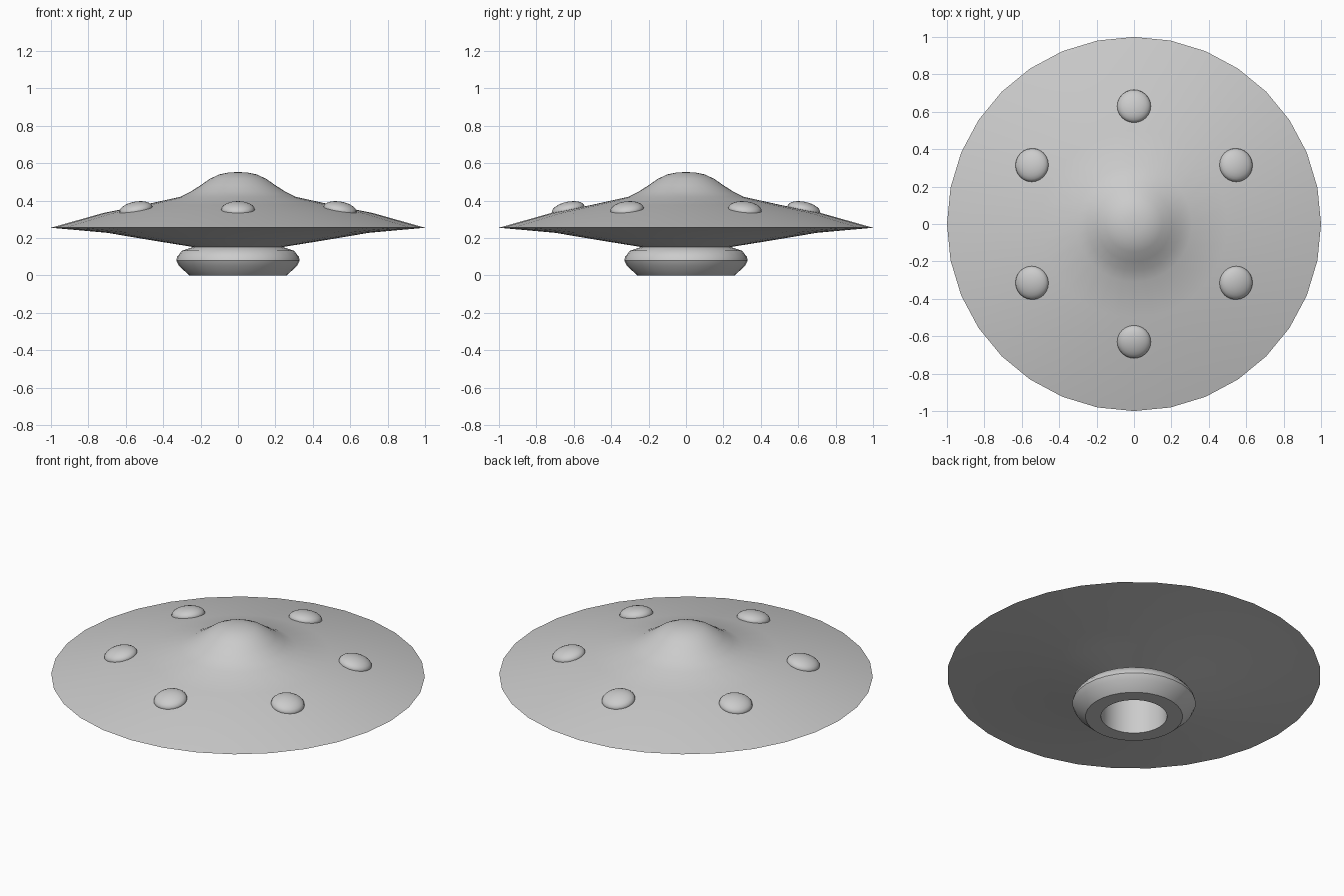
import bpy, bmesh, math
from mathutils import Matrix, Vector

if "Cube" in bpy.data.objects:
    bpy.data.objects.remove(bpy.data.objects["Cube"])

grey = bpy.data.materials.new("light_grey")
grey.diffuse_color = (0.6, 0.6, 0.6, 1)
grey.use_nodes = True
grey.node_tree.nodes["Principled BSDF"].inputs["Base Color"].default_value = grey.diffuse_color


def finish(name, bm, angle):
    bmesh.ops.recalc_face_normals(bm, faces=bm.faces)
    me = bpy.data.meshes.new(name)
    bm.to_mesh(me)
    bm.free()
    me.materials.append(grey)
    ob = bpy.data.objects.new(name, me)
    bpy.context.collection.objects.link(ob)
    bpy.ops.object.select_all(action='DESELECT')
    ob.select_set(True)
    bpy.context.view_layer.objects.active = ob
    bpy.ops.object.shade_smooth_by_angle(angle=math.radians(angle))
    return ob


def lathe(name, profile, sides=32, angle=40):
    """Spin (radius, z) points round z; radius 0 makes a pole."""
    bm = bmesh.new()
    rings = []
    for r, z in profile:
        n = sides if r > 0 else 1
        rings.append([bm.verts.new((r * math.cos(2 * math.pi * i / sides),
                                    r * math.sin(2 * math.pi * i / sides), z)) for i in range(n)])
    for a, b in zip(rings, rings[1:]):
        for i in range(sides):
            j = (i + 1) % sides
            quad = [a[i % len(a)], a[j % len(a)], b[j % len(b)], b[i % len(b)]]
            bm.faces.new(list(dict.fromkeys(quad)))
    return finish(name, bm, angle)


# saucer hull with dome, landing ring and hollow underneath
lathe("saucer_hull", [
    (0, 0.553), (0.05, 0.55), (0.10, 0.54), (0.15, 0.517), (0.20, 0.482),
    (0.25, 0.45), (0.31, 0.42), (0.50, 0.378), (0.72, 0.334), (1.0, 0.255),
    (0.70, 0.228), (0.45, 0.186), (0.24, 0.152),
    (0.30, 0.132), (0.325, 0.10), (0.33, 0.08), (0.315, 0.05), (0.26, 0.0),
    (0.177, 0.0), (0.177, 0.23), (0, 0.23)])

# six flattened lamps tilted to the hull slope
for k in range(6):
    bm = bmesh.new()
    bmesh.ops.create_uvsphere(bm, u_segments=24, v_segments=12, radius=1)
    bm.transform(Matrix.Rotation(math.radians(90 + 60 * k), 4, 'Z')
                 @ Matrix.Translation(Vector((0.63, 0, 0.352)))
                 @ Matrix.Rotation(math.radians(12), 4, 'Y')
                 @ Matrix.Diagonal((0.09, 0.09, 0.042, 1)))
    finish(f"lamp_{k + 1}", bm, 60)
